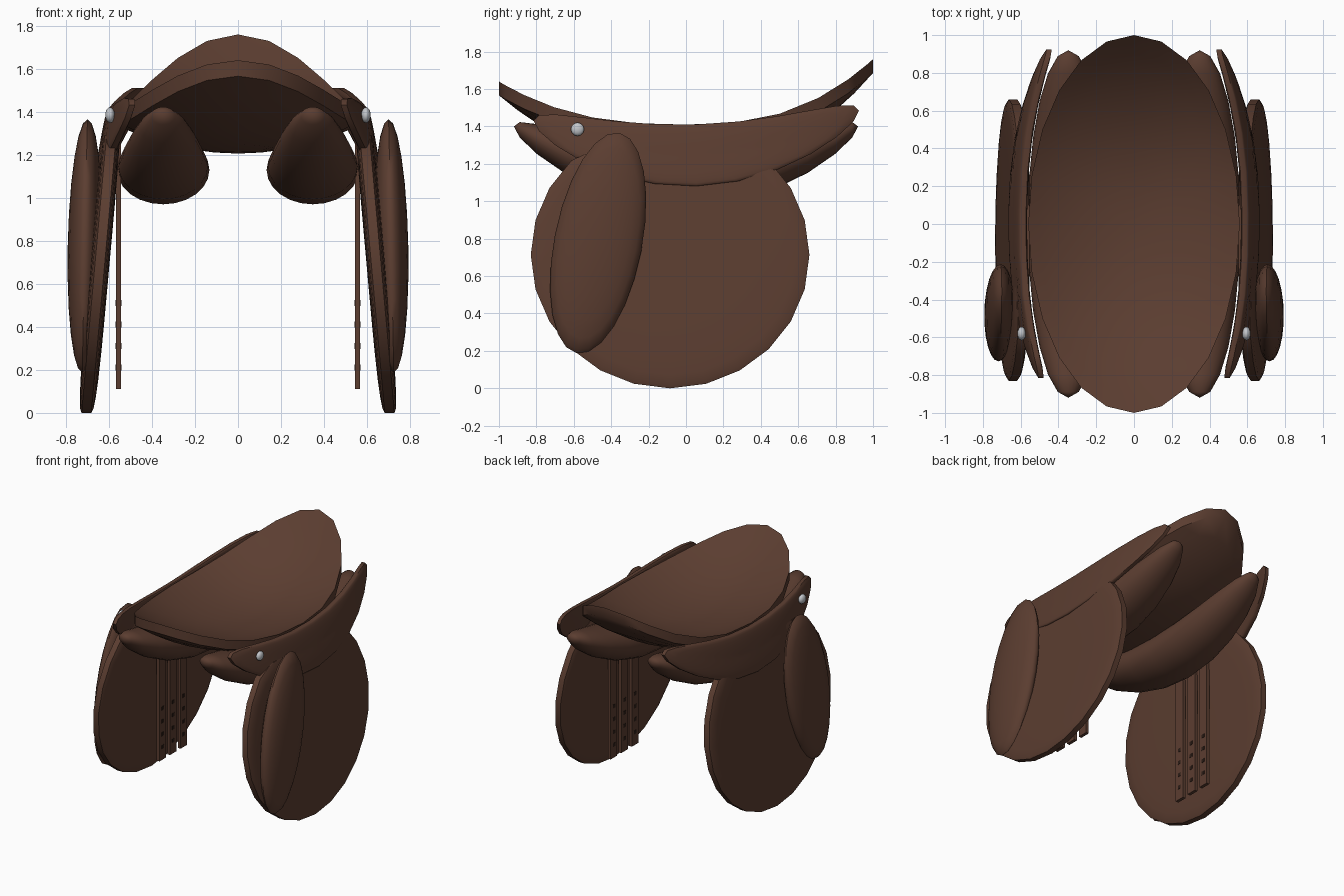
import bpy, bmesh, math

if "Cube" in bpy.data.objects:
    bpy.data.objects.remove(bpy.data.objects["Cube"])


def material(name, rgb):
    m = bpy.data.materials.new(name)
    m.diffuse_color = (*rgb, 1)
    m.use_nodes = True
    m.node_tree.nodes["Principled BSDF"].inputs["Base Color"].default_value = m.diffuse_color
    return m


LEATHER = material("brown leather", (0.105, 0.047, 0.030))
SILVER = material("silver metal", (0.55, 0.57, 0.60))
HOLE = material("dark hole", (0.025, 0.012, 0.008))


def finish(name, bm, mat, angle=45):
    bmesh.ops.recalc_face_normals(bm, faces=bm.faces[:])
    me = bpy.data.meshes.new(name)
    bm.to_mesh(me)
    bm.free()
    me.materials.append(mat)
    ob = bpy.data.objects.new(name, me)
    bpy.context.collection.objects.link(ob)
    bpy.ops.object.select_all(action='DESELECT')
    ob.select_set(True)
    bpy.context.view_layer.objects.active = ob
    bpy.ops.object.shade_smooth_by_angle(angle=math.radians(angle))
    return ob


def revolved(name, profile, place, mat=LEATHER, n=24, angle=45):
    """Spin a (radius, thickness) profile; place(u, v, w) bends it into position."""
    bm = bmesh.new()
    rings = []
    for r, w in profile:
        if r == 0:
            rings.append([bm.verts.new(place(0, 0, w))])
        else:
            rings.append([bm.verts.new(place(r * math.cos(2 * math.pi * i / n),
                                             r * math.sin(2 * math.pi * i / n), w))
                          for i in range(n)])
    for a, b in zip(rings, rings[1:]):
        for i in range(n):
            j = (i + 1) % n
            if len(a) == 1:
                bm.faces.new((a[0], b[i], b[j]))
            elif len(b) == 1:
                bm.faces.new((a[i], b[0], a[j]))
            else:
                bm.faces.new((a[i], b[i], b[j], a[j]))
    return finish(name, bm, mat, angle)


def box(name, lo, hi, mat=LEATHER):
    bm = bmesh.new()
    bmesh.ops.create_cube(bm, size=1)
    for v in bm.verts:
        v.co = [(l + h) / 2 + c * (h - l) for c, l, h in zip(v.co, lo, hi)]
    return finish(name, bm, mat, 30)


half = [(0, 1), (.2, 1), (.4, 1), (.6, .98), (.78, .92), (.9, .82), (.97, .7), (1, .5)]
PLATE = half + [(r, -w) for r, w in reversed(half)]
shell = [(0, 1), (.2, 1), (.4, 1), (.6, 1), (.78, 1), (.9, 1), (1, 1)]
SHELL = shell + [(r, -w) for r, w in reversed(shell)]
BALL = [(0 if k in (0, 12) else math.sin(math.pi * k / 12), math.cos(math.pi * k / 12))
        for k in range(13)]


# Dished seat, rising to pommel and higher cantle
def seat(u, v, w):
    rise = (.35 if v > 0 else .23) * abs(v) ** 2.6
    return (.56 * u, v, 1.373 + rise - .13 * (1 - u * u - v * v) + .037 * w)


revolved("seat", SHELL, seat)

for s, side in ((-1, "left"), (1, "right")):
    # Large round flap, leaning inward toward the top
    def flap(u, v, w):
        z = min(.714 + .714 * v, 1.29)
        return (s * (.705 - .09 * z + .045 * w), -.085 + .745 * u, z)

    # Crescent skirt over the top of the flap
    def skirt(u, v, w):
        y = .055 + .87 * u
        z = 1.245 + .165 * v + .28 * y * y
        return (s * (.615 - .15 * abs(y) ** 2.5 - .18 * (z - 1.25) + .028 * w), y, z)

    # Padded knee roll, tilted
    def roll(u, v, w):
        t = math.radians(11)
        a, b = .235 * u, .6 * v
        return (s * (.712 + .08 * w - .012 * v), -.47 + a * math.cos(t) + b * math.sin(t),
                .777 - a * math.sin(t) + b * math.cos(t))

    # Underside cushion panel, ends curving up
    def panel(u, v, w):
        return (s * (.348 + .215 * u), .92 * w, 1.13 + .16 * v + .27 * w * w)

    def stud(u, v, w):
        return (s * (.595 + .022 * w), -.58 + .036 * u, 1.385 + .036 * v)

    revolved(side + "_flap", PLATE, flap)
    revolved(side + "_skirt", PLATE, skirt)
    revolved(side + "_knee_roll", BALL, roll)
    revolved(side + "_panel", BALL, panel, angle=60)
    revolved(side + "_stud", BALL, stud, SILVER, 12)

    # Three girth straps with punched holes
    for k in range(3):
        y = -.15 + .13 * k
        box(f"{side}_girth_strap_{k + 1}", (s * .555 - .012, y - .04, .11),
            (s * .555 + .012, y + .04, 1.25))
        for h in range(4):
            z = .21 + .1 * h
            box(f"{side}_strap_hole_{k + 1}_{h + 1}", (s * .555 - .014, y - .014, z - .014),
                (s * .555 + .014, y + .014, z + .014), HOLE)
